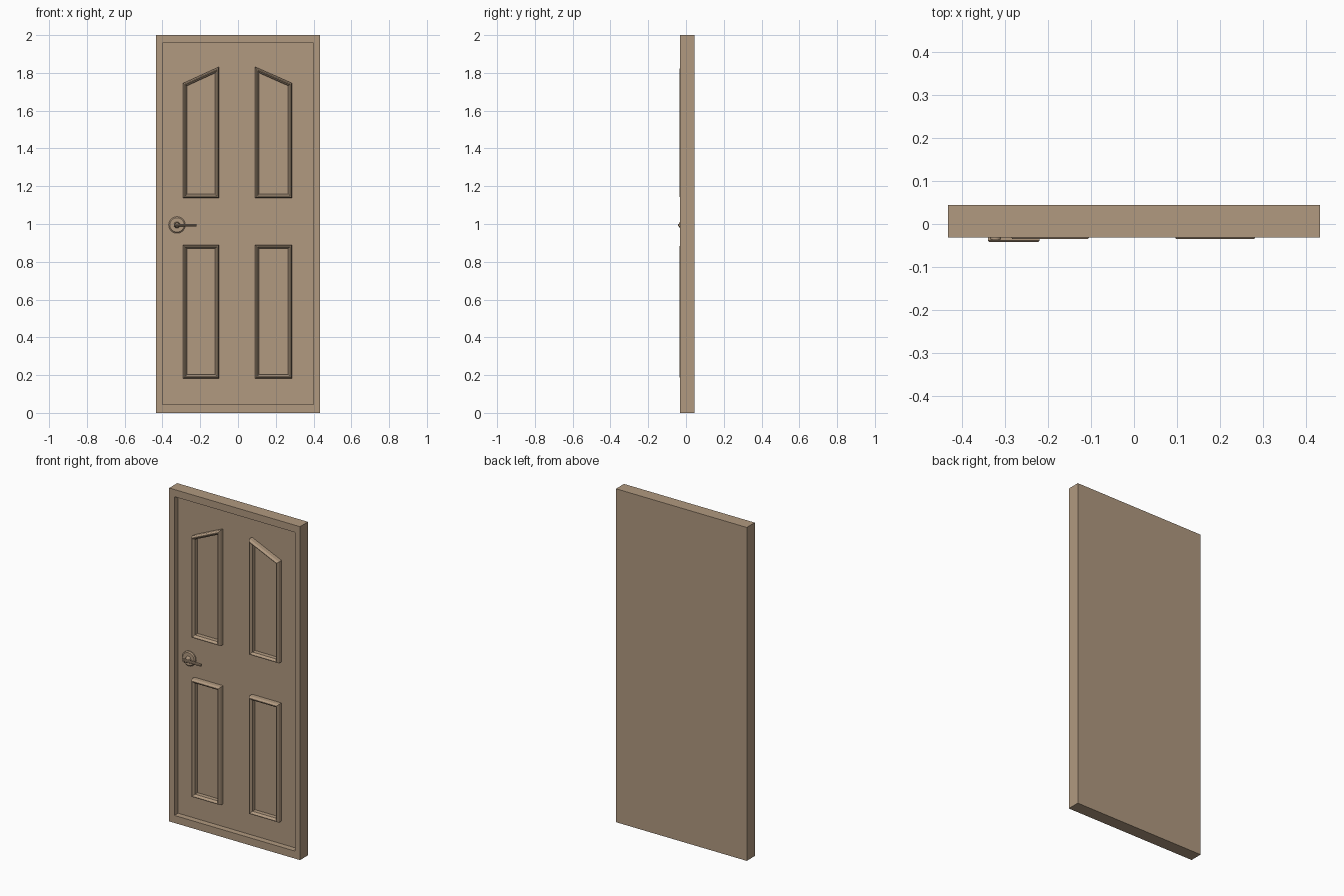
import bpy, bmesh, math
from mathutils import Vector

if "Cube" in bpy.data.objects:
    bpy.data.objects.remove(bpy.data.objects["Cube"])

wood = bpy.data.materials.new("tan_wood")
wood.diffuse_color = (0.44, 0.32, 0.215, 1)
wood.use_nodes = True
wood.node_tree.nodes["Principled BSDF"].inputs["Base Color"].default_value = wood.diffuse_color

FRONT, RECESS, BACK = -0.032, 0.003, 0.044


def loft(name, rings, cap_start=False, cap_end=False):
    """Join rings of (x, y, z) points with quads."""
    bm = bmesh.new()
    vs = [[bm.verts.new(p) for p in r] for r in rings]
    n = len(vs[0])
    for a, b in zip(vs, vs[1:]):
        for i in range(n):
            j = (i + 1) % n
            bm.faces.new((a[i], a[j], b[j], b[i]))
    if cap_start:
        bm.faces.new(list(reversed(vs[0])))
    if cap_end:
        bm.faces.new(vs[-1])
    if cap_start and cap_end:
        bmesh.ops.recalc_face_normals(bm, faces=bm.faces)
    me = bpy.data.meshes.new(name)
    bm.to_mesh(me)
    bm.free()
    me.materials.append(wood)
    ob = bpy.data.objects.new(name, me)
    bpy.context.collection.objects.link(ob)
    return ob


def inset(pts, d):
    """Offset a counter-clockwise (x, z) outline inwards with mitred corners."""
    out = []
    n = len(pts)
    for i in range(n):
        p = Vector(pts[i])
        e1 = (p - Vector(pts[i - 1])).normalized()
        e2 = (Vector(pts[(i + 1) % n]) - p).normalized()
        n1, n2 = Vector((-e1.y, e1.x)), Vector((-e2.y, e2.x))
        out.append(p + (n1 + n2) * d / (1 + n1.dot(n2)))
    return out


def ring(pts, y):
    return [(p[0], y, p[1]) for p in pts]


def rect(x0, x1, z0, z1):
    return [(x0, z0), (x1, z0), (x1, z1), (x0, z1)]


# Door slab with a raised border around the recessed leaf
outer = rect(-0.434, 0.434, 0, 2)
inner = rect(-0.4, 0.4, 0.045, 1.957)
loft("door_slab", [ring(outer, BACK), ring(outer, FRONT),
                   ring(inner, FRONT), ring(inner, RECESS)], True, True)

# Panel mouldings: (distance in from outline, y)
PROFILE = [(0, RECESS + 0.001), (0, -0.022), (0.007, -0.035),
           (0.011, -0.035), (0.021, -0.022), (0.021, RECESS + 0.001)]


def moulding(name, outline):
    loft(name, [ring(inset(outline, d), y) for d, y in PROFILE])


for side, x0, x1 in (("left", -0.291, -0.1), ("right", 0.091, 0.287)):
    moulding("lower_moulding_" + side, rect(x0, x1, 0.182, 0.89))
    zl, zr = (1.745, 1.832) if side == "left" else (1.832, 1.745)
    moulding("upper_moulding_" + side,
             [(x0, 1.137), (x1, 1.137), (x1, zr), (x0, zl)])

# Handle: round rose, neck and lever
HX, HZ = -0.323, 0.995


def disc(r, n=32):
    return [(HX + r * math.cos(2 * math.pi * i / n),
             HZ + r * math.sin(2 * math.pi * i / n)) for i in range(n)]


parts = [
    loft("handle_rose", [ring(disc(0.044), RECESS + 0.001), ring(disc(0.044), -0.004),
                         ring(disc(0.038), -0.009)], True, True),
    loft("handle_neck", [ring(disc(0.017), -0.008), ring(disc(0.013), -0.02),
                         ring(disc(0.013), -0.036)], True, True),
]
lever = rect(HX - 0.017, -0.22, HZ - 0.007, HZ + 0.006)
loft("handle_lever", [ring(lever, -0.028), ring(lever, -0.039),
                      ring(inset(lever, 0.003), -0.042)], True, True)

# Smooth the round parts only
bpy.ops.object.select_all(action='DESELECT')
for ob in parts:
    ob.select_set(True)
bpy.context.view_layer.objects.active = parts[0]
bpy.ops.object.shade_smooth_by_angle(angle=math.radians(25))
